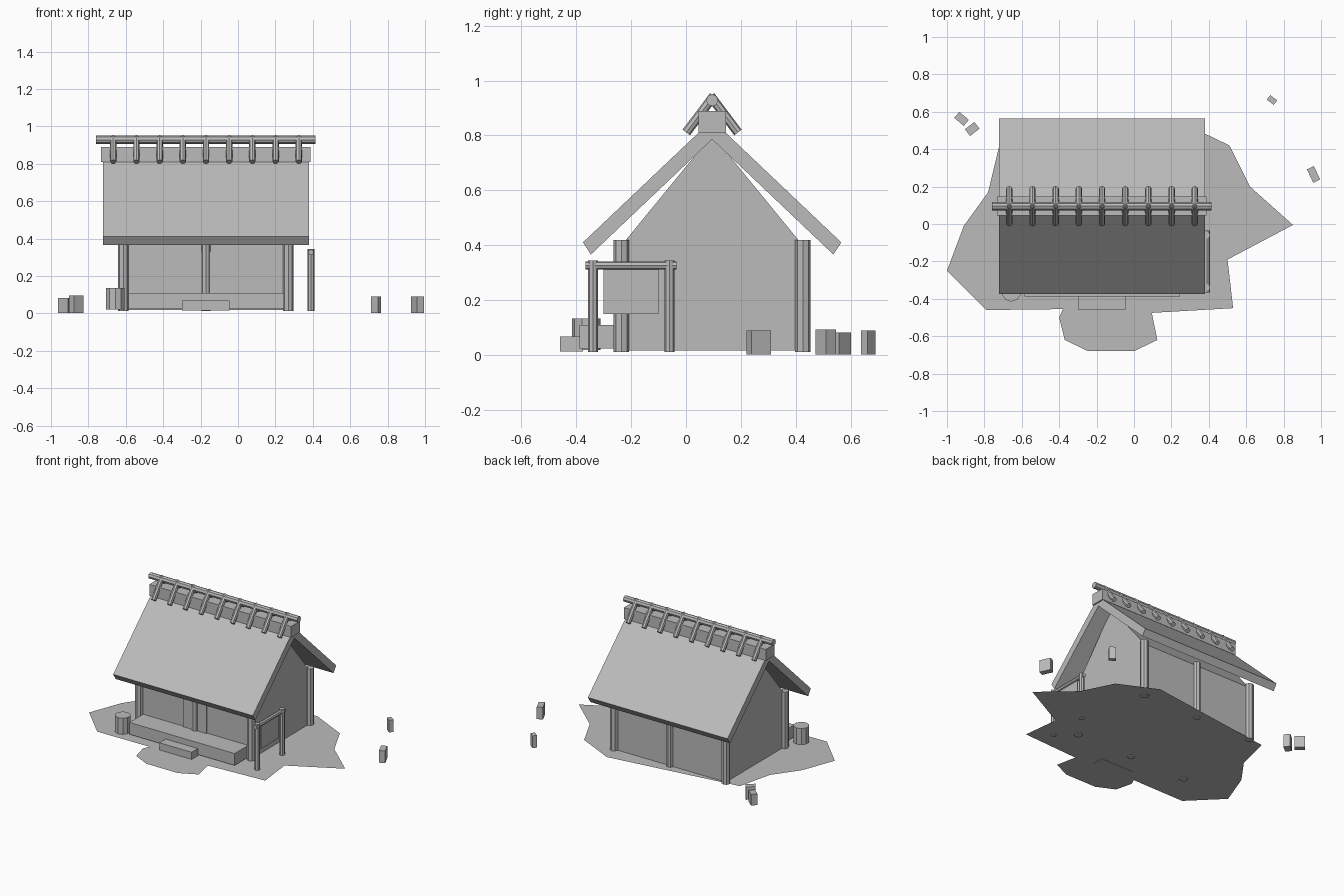
import bpy, bmesh, math
from mathutils import Vector

cube = bpy.data.objects.get("Cube")
if cube:
    bpy.data.objects.remove(cube, do_unlink=True)

GREY = 0.5
grey = bpy.data.materials.new("plain grey")
grey.use_nodes = True
grey.diffuse_color = (GREY, GREY, GREY, 1)
grey.node_tree.nodes["Principled BSDF"].inputs["Base Color"].default_value = (GREY, GREY, GREY, 1)

MID_X, RIDGE_Y = -0.172, 0.095   # centre of the house


def finish(name, bm):
    mesh = bpy.data.meshes.new(name)
    bm.normal_update()
    bm.to_mesh(mesh)
    bm.free()
    mesh.materials.append(grey)
    ob = bpy.data.objects.new(name, mesh)
    bpy.context.collection.objects.link(ob)
    return ob


def box(name, lo, hi, turn=0):
    lo, hi = Vector(lo), Vector(hi)
    bm = bmesh.new()
    bmesh.ops.create_cube(bm, size=1)
    bmesh.ops.scale(bm, vec=hi - lo, verts=bm.verts)
    ob = finish(name, bm)
    ob.location = (lo + hi) / 2
    ob.rotation_euler.z = math.radians(turn)
    return ob


def pole(name, start, end, radius, sides=8):
    start, end = Vector(start), Vector(end)
    bm = bmesh.new()
    bmesh.ops.create_cone(bm, cap_ends=True, segments=sides, radius1=radius,
                          radius2=radius, depth=(end - start).length)
    ob = finish(name, bm)
    ob.location = (start + end) / 2
    ob.rotation_euler = (end - start).to_track_quat("Z", "Y").to_euler()
    return ob


def prism(name, profile, x0, x1):
    """Extrude a (y, z) outline along x."""
    bm = bmesh.new()
    face = bm.faces.new([bm.verts.new((x0, y, z)) for y, z in profile])
    ext = bmesh.ops.extrude_face_region(bm, geom=[face])
    moved = [v for v in ext["geom"] if isinstance(v, bmesh.types.BMVert)]
    bmesh.ops.translate(bm, vec=(x1 - x0, 0, 0), verts=moved)
    bmesh.ops.recalc_face_normals(bm, faces=bm.faces)
    return finish(name, bm)


# Yard: one flat irregular sheet
outline = [(-0.72, 0.42), (-0.78, 0.17), (-0.91, -0.01), (-1.0, -0.25),
           (-0.79, -0.46), (-0.38, -0.455), (-0.4, -0.5), (-0.37, -0.62),
           (-0.245, -0.68), (0, -0.68), (0.125, -0.62), (0.095, -0.475),
           (0.53, -0.45), (0.5, -0.19), (0.85, -0.005), (0.62, 0.2),
           (0.51, 0.42), (0.24, 0.55)]
bm = bmesh.new()
bm.faces.new([bm.verts.new((x, y, 0.017)) for x, y in outline])
finish("yard_ground", bm)

# House body with gables
prism("house_walls", [(RIDGE_Y - 0.33, 0.018), (RIDGE_Y + 0.33, 0.018),
                      (RIDGE_Y + 0.33, 0.4), (RIDGE_Y, 0.803),
                      (RIDGE_Y - 0.33, 0.4)], MID_X - 0.44, MID_X + 0.44)

# Thatched roof: one folded slab
prism("roof", [(RIDGE_Y, 0.857), (RIDGE_Y + 0.47, 0.411), (RIDGE_Y + 0.441, 0.367),
               (RIDGE_Y, 0.786), (RIDGE_Y - 0.441, 0.367), (RIDGE_Y - 0.47, 0.411)],
      MID_X - 0.551, MID_X + 0.551)

# Wall pillars, three along the front and three along the back
for row, y in (("front", RIDGE_Y - 0.33), ("back", RIDGE_Y + 0.33)):
    for i in (-1, 0, 1):
        x = MID_X + 0.441 * i
        pole(f"{row}_pillar", (x, y, 0.012), (x, y, 0.42), 0.028 if i else 0.024)

# Door, porch and step
box("door", (-0.265, -0.243, 0.1), (-0.08, -0.23, 0.33))
box("porch", (-0.585, -0.388, 0.025), (0.245, -0.235, 0.11))
box("porch_step", (-0.3, -0.458, 0.015), (-0.045, -0.375, 0.068))

# Ridge: cap, long pole and crossed sticks
box("ridge_cap", (MID_X - 0.56, 0.045, 0.81), (MID_X + 0.56, 0.146, 0.89))
pole("ridge_pole", (-0.76, RIDGE_Y, 0.928), (0.415, RIDGE_Y, 0.928), 0.022)
for i in range(9):
    x = -0.667 + 0.124 * i
    for side in (-1, 1):
        pole("ridge_stick", (x, RIDGE_Y - 0.006 * side, 0.944),
             (x, RIDGE_Y + 0.094 * side, 0.811), 0.017)

# Water barrel
pole("barrel", (-0.656, -0.363, 0.02), (-0.656, -0.363, 0.135), 0.052, 10)

# Drying rack with a hanging cloth
for y in (-0.339, -0.06):
    pole("rack_post", (0.39, y, 0.012), (0.39, y, 0.345), 0.018)
pole("rack_bar", (0.39, -0.365, 0.327), (0.39, -0.034, 0.327), 0.015)
box("rack_cloth", (0.388, -0.3, 0.15), (0.392, -0.1, 0.33))

# Loose blocks around the yard: centre, size, turn
for x, y, sx, sy, h, turn in ((-0.922, 0.562, 0.067, 0.042, 0.083, -40),
                              (-0.865, 0.508, 0.064, 0.045, 0.095, 38),
                              (0.738, 0.663, 0.046, 0.03, 0.09, -37),
                              (0.96, 0.265, 0.041, 0.079, 0.09, 25)):
    box("stone_block", (x - sx / 2, y - sy / 2, 0.003),
        (x + sx / 2, y + sy / 2, h), turn)
